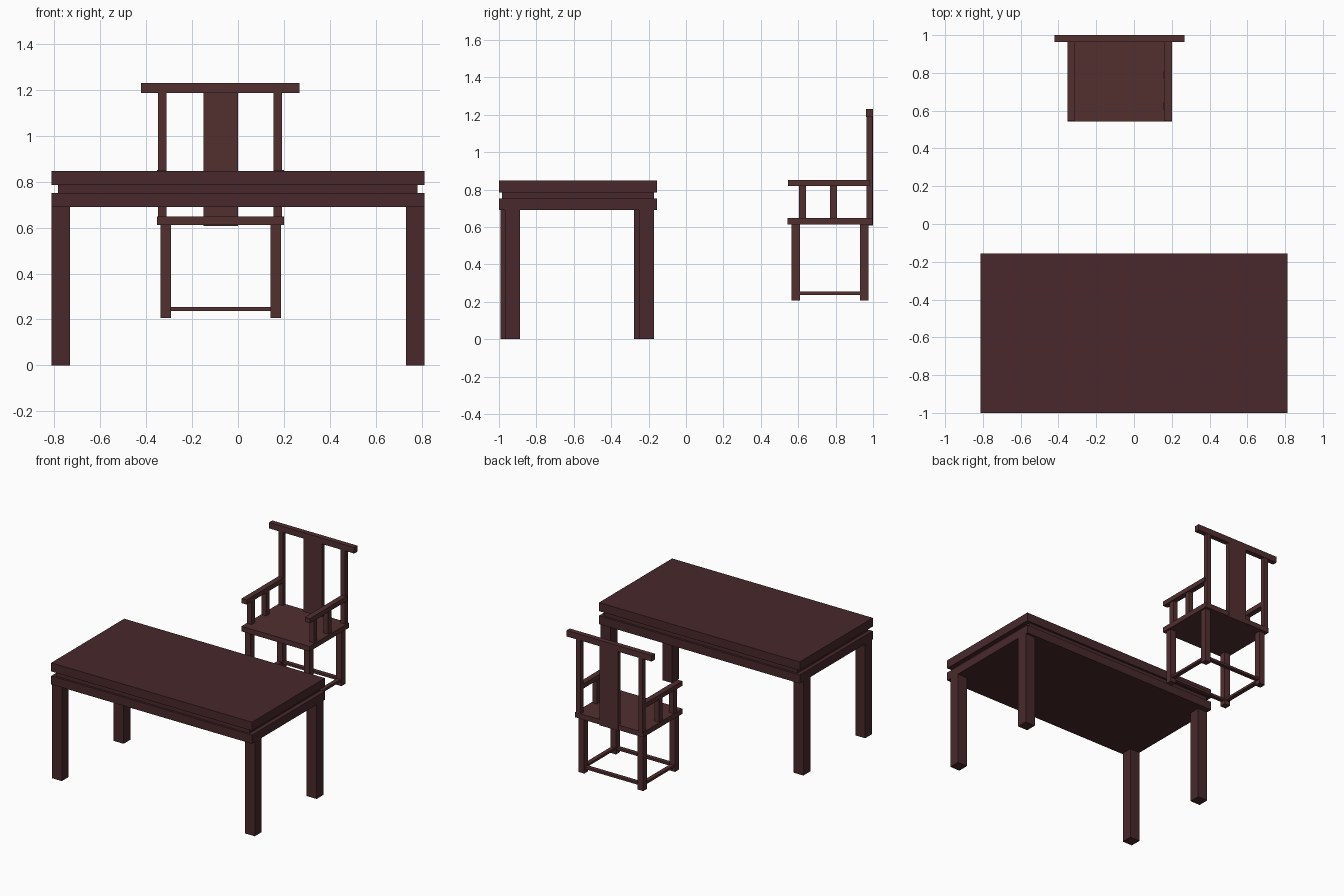
import bpy

if "Cube" in bpy.data.objects:
    bpy.data.objects.remove(bpy.data.objects["Cube"])


def material(name, rgb):
    m = bpy.data.materials.new(name)
    m.diffuse_color = (*rgb, 1)
    m.use_nodes = True
    m.node_tree.nodes["Principled BSDF"].inputs["Base Color"].default_value = m.diffuse_color
    return m


table_wood = material("table_wood", (0.065, 0.022, 0.024))
chair_wood = material("chair_wood", (0.085, 0.029, 0.030))


def box(name, x, y, z, mat):
    """Axis-aligned box from (min, max) ranges."""
    mid = [(r[0] + r[1]) / 2 for r in (x, y, z)]
    bpy.ops.mesh.primitive_cube_add(size=1, location=mid)
    ob = bpy.context.object
    ob.name = name
    ob.scale = [r[1] - r[0] for r in (x, y, z)]
    bpy.ops.object.transform_apply(location=False, rotation=False, scale=True)
    ob.data.materials.append(mat)
    return ob


# Table: top slab, recessed waist, apron slab
box("table_top", (-0.813, 0.813), (-1.0, -0.155), (0.785, 0.848), table_wood)
box("table_waist", (-0.785, 0.782), (-0.985, -0.17), (0.745, 0.79), table_wood)
box("table_apron", (-0.813, 0.813), (-1.0, -0.155), (0.69, 0.752), table_wood)

# Table legs: the left pair sits slightly further forward
for side, x0, shift in (("left", -0.813, -0.025), ("right", 0.733, 0.0)):
    for end, y0 in (("front", -0.967), ("back", -0.252)):
        y = y0 + shift
        box(f"table_{end}_{side}_leg", (x0, x0 + 0.08), (y, y + 0.08), (0, 0.695), table_wood)

# Chair seat, back splat and crest rail
box("seat", (-0.352, 0.2), (0.543, 0.997), (0.612, 0.649), chair_wood)
box("back_splat", (-0.15, 0.0), (0.97, 1.0), (0.608, 1.19), chair_wood)
box("crest_rail", (-0.422, 0.267), (0.963, 1.0), (1.187, 1.231), chair_wood)

# Chair sides: back posts, armrests, arm supports, legs, side stretchers
for side, px, ax, lx in (("left", -0.348, -0.352, -0.337), ("right", 0.155, 0.16, 0.141)):
    box(f"{side}_back_post", (px, px + 0.036), (0.966, 0.998), (0.64, 1.19), chair_wood)
    box(f"{side}_armrest", (ax, ax + 0.04), (0.545, 0.98), (0.818, 0.852), chair_wood)
    for end, y in (("front", 0.604), ("rear", 0.77)):
        box(f"{side}_{end}_arm_support", (px, px + 0.036), (y, y + 0.038), (0.645, 0.82), chair_wood)
    for end, y in (("front", 0.563), ("back", 0.93)):
        box(f"chair_{end}_{side}_leg", (lx, lx + 0.046), (y, y + 0.046), (0.207, 0.615), chair_wood)
    box(f"{side}_stretcher", (lx + 0.008, lx + 0.038), (0.6, 0.94), (0.237, 0.254), chair_wood)

# Front and back stretchers
for end, y in (("front", 0.571), ("back", 0.938)):
    box(f"{end}_stretcher", (-0.3, 0.15), (y, y + 0.03), (0.237, 0.254), chair_wood)
